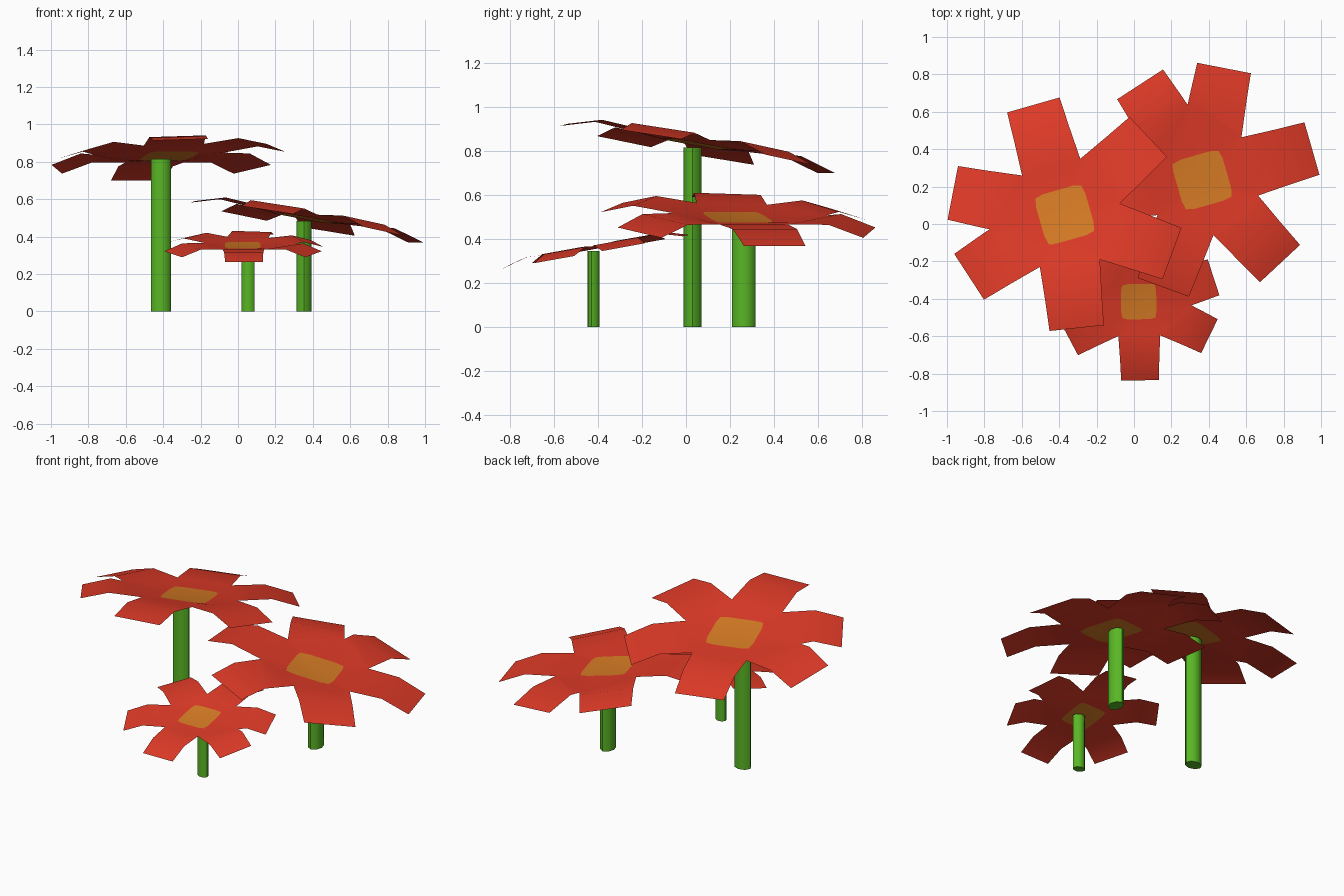
import bpy, bmesh, math
from mathutils import Vector, Matrix

if "Cube" in bpy.data.objects:
    bpy.data.objects.remove(bpy.data.objects["Cube"])


def material(name, rgb):
    m = bpy.data.materials.new(name)
    m.diffuse_color = (*rgb, 1)
    m.use_nodes = True
    m.node_tree.nodes["Principled BSDF"].inputs["Base Color"].default_value = m.diffuse_color
    return m


RED = material("petal red", (0.73, 0.042, 0.02))
ORANGE = material("centre orange", (0.68, 0.2, 0.018))
GREEN = material("stem green", (0.1, 0.47, 0.018))

PETALS = [0, 63, 107, 170, 234, 297]                        # petal directions, degrees
VALLEYS = [(31.5, .31), (85, .41), (138.5, .31), (202, .305), (265.5, .30), (328.5, .31)]
SLOPE = 0.18                                                # head leans down along petal 0


def polar(deg, r):
    a = math.radians(deg)
    return Vector((r * math.cos(a), r * math.sin(a), 0))


def rim_point(deg):
    """Point on the polygon through the valleys, in the given direction."""
    d = polar(deg, 1)
    for i in range(6):
        a0, r0 = VALLEYS[i - 1]
        a1, r1 = VALLEYS[i]
        if (deg - a0) % 360 < (a1 - a0) % 360:
            p, q = polar(a0, r0), polar(a1, r1)
            e = q - p
            t = (p.x * e.y - p.y * e.x) / (d.x * e.y - d.y * e.x)
            return d * t


def finish(name, bm, mats, angle):
    me = bpy.data.meshes.new(name)
    bm.to_mesh(me)
    bm.free()
    for m in mats:
        me.materials.append(m)
    ob = bpy.data.objects.new(name, me)
    bpy.context.collection.objects.link(ob)
    bpy.ops.object.select_all(action='DESELECT')
    ob.select_set(True)
    bpy.context.view_layer.objects.active = ob
    bpy.ops.object.shade_smooth_by_angle(angle=math.radians(angle))
    return ob


def flower_head(name, x, y, z, turn, scale):
    bm = bmesh.new()

    def vert(p, h):
        return bm.verts.new((p.x, p.y, h - SLOPE * p.x))

    # rounded square centre, ringed by the red area out to the valleys
    angles = sorted([k * 15 for k in range(24)] + [a for a, _ in VALLEYS])
    inner, outer = [], []
    for a in angles:
        c, s = abs(math.cos(math.radians(a))), abs(math.sin(math.radians(a)))
        inner.append(vert(polar(a, 0.137 / (c**9 + s**9) ** (1 / 9)), 0.02))
        outer.append(vert(rim_point(a), 0.035))
    bm.faces.new(inner).material_index = 1
    n = len(angles)
    for i in range(n):
        j = (i + 1) % n
        bm.faces.new((inner[i], outer[i], outer[j], inner[j]))

    # petals rise to a knee, then droop to a square tip
    at = {a: i for i, a in enumerate(angles)}
    for k, ang in enumerate(PETALS):
        i, end = at[VALLEYS[k - 1][0]], at[VALLEYS[k][0]]
        base = [outer[i]]
        while i != end:
            i = (i + 1) % n
            base.append(outer[i])
        along, side = polar(ang, 1), polar(ang + 90, 1)
        k0, k1 = [vert(along * .45 + side * s, 0.047) for s in (-.152, .152)]
        t0, t1 = [vert(along * .61 + side * s, 0.0) for s in (-.146, .146)]
        bm.faces.new([k0, k1] + base[::-1])
        bm.faces.new((k0, t0, t1, k1))
    bmesh.ops.recalc_face_normals(bm, faces=bm.faces)
    if sum(f.normal.z for f in bm.faces) < 0:
        bmesh.ops.reverse_faces(bm, faces=bm.faces)
    bm.transform(Matrix.Translation((x, y, z)) @ Matrix.Rotation(math.radians(turn), 4, 'Z')
                 @ Matrix.Scale(scale, 4))
    finish(name, bm, [RED, ORANGE], 40)


def stem(name, x, y, top, turn, scale):
    # oval eight-sided stem
    bm = bmesh.new()
    bmesh.ops.create_cone(bm, cap_ends=True, segments=8, radius1=1, radius2=1, depth=1)
    bm.transform(Matrix.Translation((x, y, top / 2)) @ Matrix.Rotation(math.radians(turn), 4, 'Z')
                 @ Matrix.Diagonal((0.053 * scale, 0.041 * scale, top, 1)))
    finish(name, bm, [GREEN], 50)


# name, head x y z, stem x y, turn, scale
for name, hx, hy, hz, sx, sy, turn, sc in [
        ("tall", -0.37, 0.05, 0.81, -0.412, 0.03, 0, 1),
        ("middle", 0.365, 0.235, 0.478, 0.353, 0.263, -90, 1),
        ("small", 0.025, -0.415, 0.34, 0.053, -0.42, 165, 0.69)]:
    flower_head(name + "_flower_head", hx, hy, hz, turn + 106, sc)
    stem(name + "_stem", sx, sy, hz + 0.005, turn, sc)
